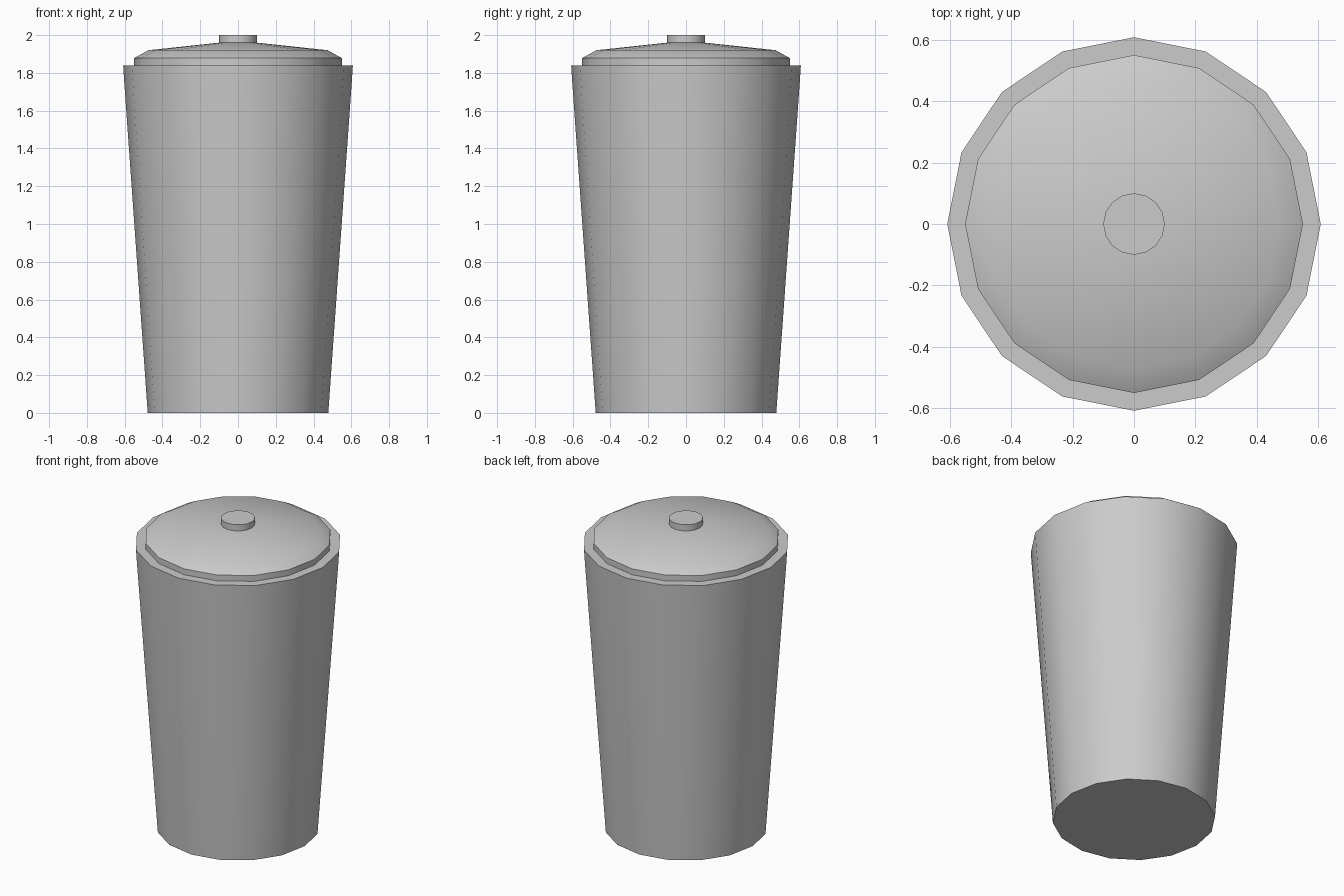
import bpy, bmesh, math

if "Cube" in bpy.data.objects:
    bpy.data.objects.remove(bpy.data.objects["Cube"])


def lathe(name, profile, sides=16):
    """Closed solid of revolution from (radius, z) points, bottom to top."""
    bm = bmesh.new()
    rings = []
    for r, z in profile:
        rings.append([bm.verts.new((r * math.cos(2 * math.pi * i / sides),
                                    r * math.sin(2 * math.pi * i / sides), z))
                      for i in range(sides)])
    for low, high in zip(rings, rings[1:]):
        for i in range(sides):
            j = (i + 1) % sides
            bm.faces.new((low[i], low[j], high[j], high[i]))
    bm.faces.new(rings[0][::-1])
    bm.faces.new(rings[-1])
    mesh = bpy.data.meshes.new(name)
    bm.to_mesh(mesh)
    bm.free()
    obj = bpy.data.objects.new(name, mesh)
    bpy.context.collection.objects.link(obj)
    bpy.ops.object.select_all(action='DESELECT')
    obj.select_set(True)
    bpy.context.view_layer.objects.active = obj
    bpy.ops.object.shade_smooth_by_angle(angle=math.radians(30))
    return obj


# Tapered can with a nearly upright rim band
lathe("can_body", [(0.478, 0), (0.603, 1.76), (0.608, 1.84)])

# Lid: upright edge, bevelled shoulder and shallow cone
lathe("lid", [(0.55, 1.84), (0.55, 1.878), (0.475, 1.92), (0.10, 1.96)])

# Knob on the lid
lathe("lid_knob", [(0.10, 1.96), (0.10, 2.0)])
